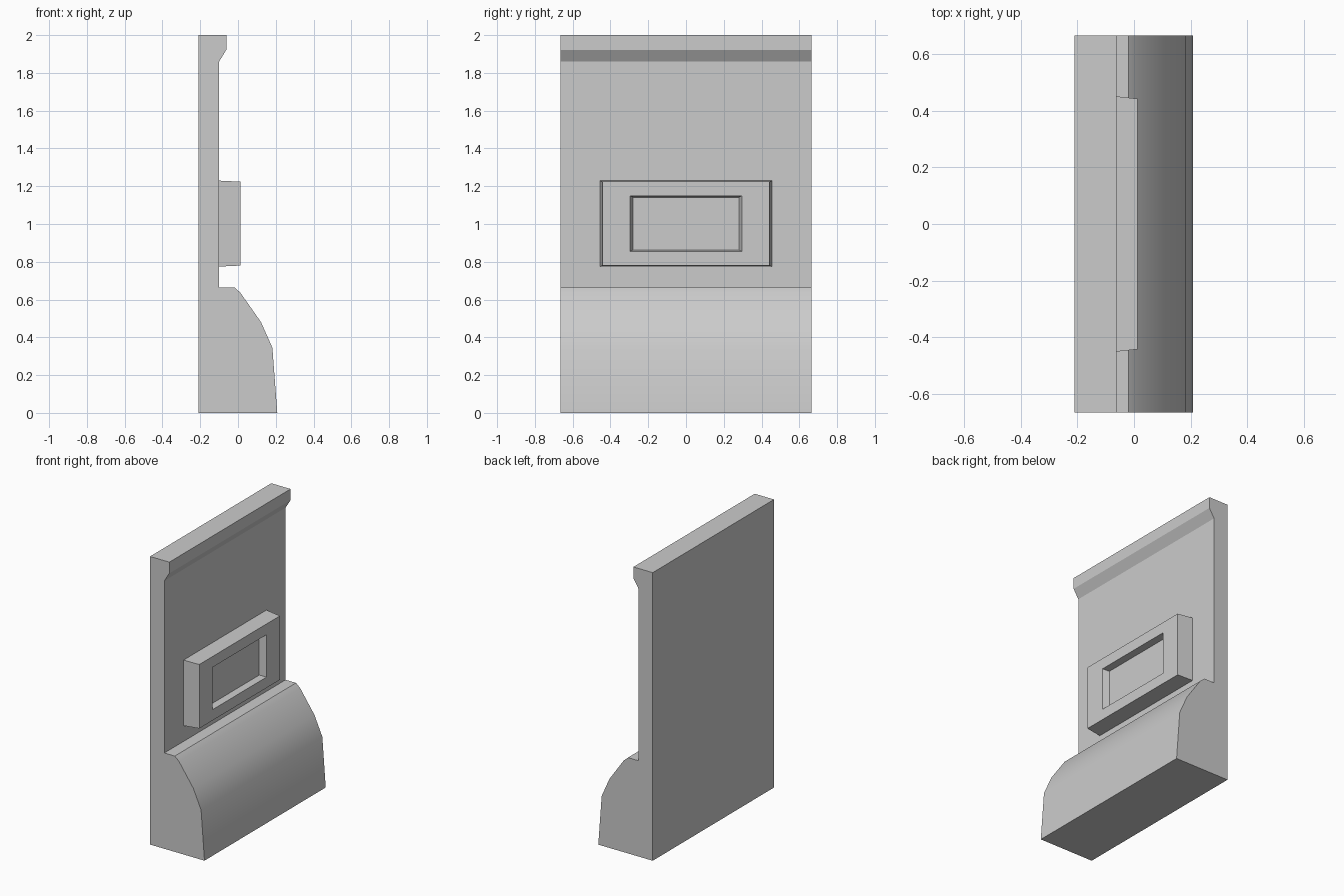
import bpy, bmesh, math

if "Cube" in bpy.data.objects:
    bpy.data.objects.remove(bpy.data.objects["Cube"])


def finish(name, bm, smooth_angle=None):
    bmesh.ops.recalc_face_normals(bm, faces=bm.faces)
    mesh = bpy.data.meshes.new(name)
    bm.to_mesh(mesh)
    bm.free()
    obj = bpy.data.objects.new(name, mesh)
    bpy.context.collection.objects.link(obj)
    if smooth_angle:
        bpy.ops.object.select_all(action='DESELECT')
        obj.select_set(True)
        bpy.context.view_layer.objects.active = obj
        bpy.ops.object.shade_smooth_by_angle(angle=math.radians(smooth_angle))
    return obj


def loft(loops):
    """Bridge successive closed loops and cap both ends."""
    bm = bmesh.new()
    rings = [[bm.verts.new(p) for p in loop] for loop in loops]
    n = len(rings[0])
    for a, b in zip(rings, rings[1:]):
        for i in range(n):
            j = (i + 1) % n
            bm.faces.new((a[i], a[j], b[j], b[i]))
    bm.faces.new(rings[0])
    bm.faces.new(rings[-1])
    return bm


# Wall: curved skirting, flat upper slab and flared top lip in one profile
HALF = 0.665
profile = [(-0.21, 0), (0.208, 0), (0.182, 0.345), (0.122, 0.48),
           (0.012, 0.637), (-0.02, 0.665), (-0.1, 0.665), (-0.1, 1.86),
           (-0.062, 1.922), (-0.062, 2.0), (-0.21, 2.0)]
finish("wall_slab", loft([[(x, y, z) for x, z in profile]
                          for y in (-HALF, HALF)]), 28)


# Raised panel: tapered outer sides, flat frame, recessed centre
def rect(x, half_y, half_z, zc=1.002):
    return [(x, sy * half_y, zc + sz * half_z)
            for sy, sz in ((-1, -1), (1, -1), (1, 1), (-1, 1))]


finish("raised_panel", loft([
    rect(-0.11, 0.456, 0.228),   # embedded in the wall
    rect(0.012, 0.442, 0.222),   # front outer edge
    rect(0.012, 0.296, 0.147),   # recess rim
    rect(-0.033, 0.280, 0.139),  # recess floor
]))
